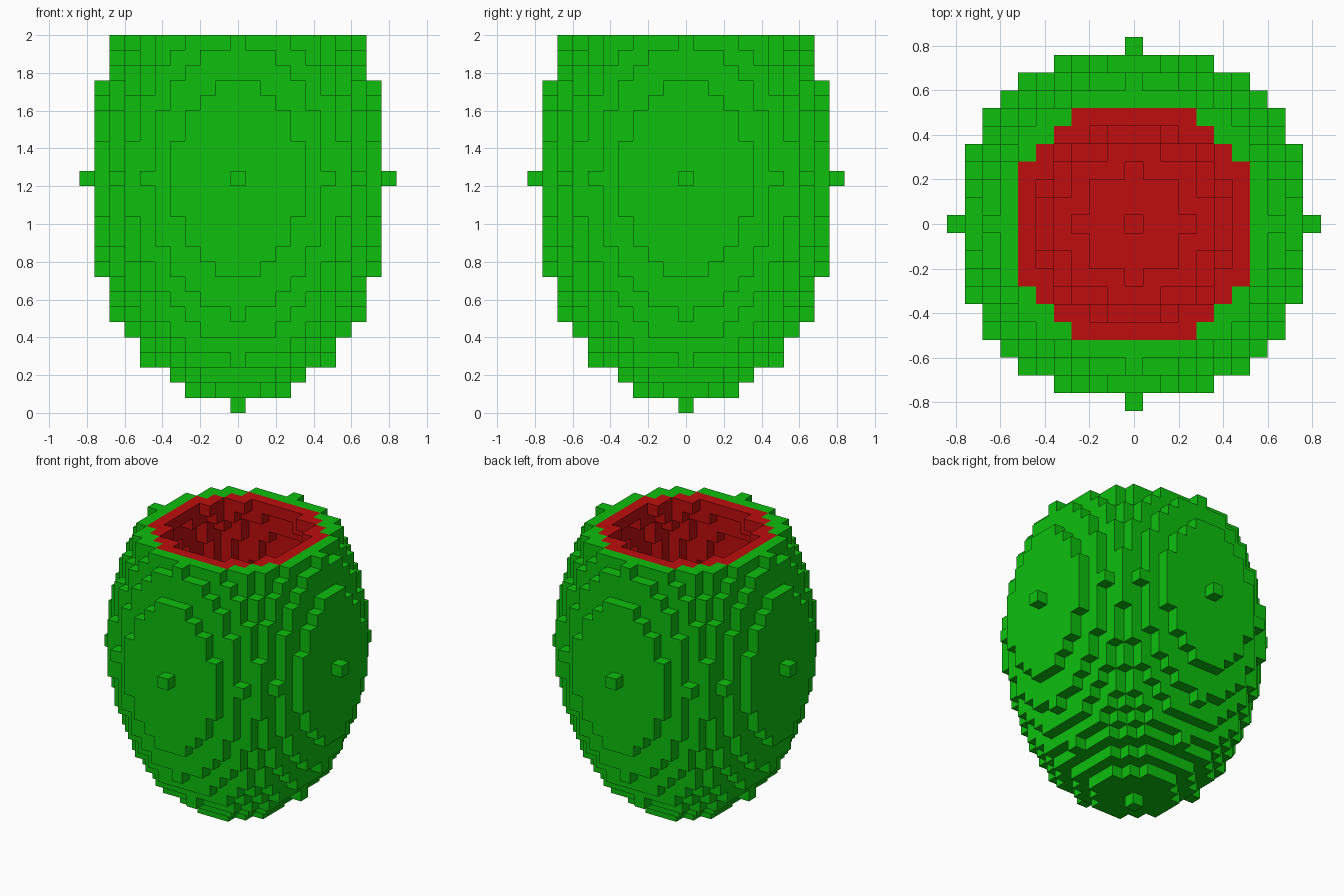
import bpy
import bmesh
from mathutils import Vector

cube = bpy.data.objects.get("Cube")
if cube:
    bpy.data.objects.remove(cube, do_unlink=True)

CELL = 0.08            # edge of one block
BOTTOM, TOP = -15, 9   # block layers below and above the middle layer
DIRECTIONS = [Vector(d) for d in ((1, 0, 0), (-1, 0, 0), (0, 1, 0),
                                  (0, -1, 0), (0, 0, 1), (0, 0, -1))]


def make_material(name, color):
    mat = bpy.data.materials.new(name)
    mat.use_nodes = True
    mat.diffuse_color = color
    mat.node_tree.nodes["Principled BSDF"].inputs["Base Color"].default_value = color
    return mat


def ellipsoid_cells(radius, half_height):
    """Blocks of an upright ellipsoid, cut flat at the top layer."""
    r2, h2 = radius ** 2, half_height ** 2
    span = range(-radius, radius + 1)
    return {(x, y, z) for x in span for y in span for z in range(BOTTOM, TOP + 1)
            if (x * x + y * y) * h2 + z * z * r2 <= r2 * h2}


def build_blocks(name, cells, solid, mat):
    """Mesh the faces of the cells that are not covered by solid blocks."""
    bm = bmesh.new()
    verts = {}

    def corner(p):
        key = tuple(round(c * 2) for c in p)
        if key not in verts:
            verts[key] = bm.verts.new((p.x * CELL, p.y * CELL,
                                       (p.z - BOTTOM + 0.5) * CELL))
        return verts[key]

    for cell in sorted(cells):
        center = Vector(cell)
        for d in DIRECTIONS:
            if tuple(round(c) for c in center + d) in solid:
                continue
            u = Vector((d.y, d.z, d.x))
            v = d.cross(u)
            mid = center + d / 2
            bm.faces.new([corner(mid + (u * a + v * b) / 2)
                          for a, b in ((-1, -1), (1, -1), (1, 1), (-1, 1))])
    mesh = bpy.data.meshes.new(name)
    bm.to_mesh(mesh)
    bm.free()
    mesh.materials.append(mat)
    obj = bpy.data.objects.new(name, mesh)
    bpy.context.collection.objects.link(obj)
    return obj


green = make_material("rind green", (0.522, 0.004, 0.004, 1)[1:2] + (0.522, 0.004, 1))
red = make_material("flesh red", (0.522, 0.004, 0.004, 1))

# Three nested ellipsoids: rind, lining and the hollow
outer = ellipsoid_cells(10, 15)
middle = ellipsoid_cells(9, 14)
hollow = ellipsoid_cells(8, 13)
solid = outer - hollow

build_blocks("outer_rind", outer - middle, solid, green)
build_blocks("inner_lining", middle - hollow, solid, red)
